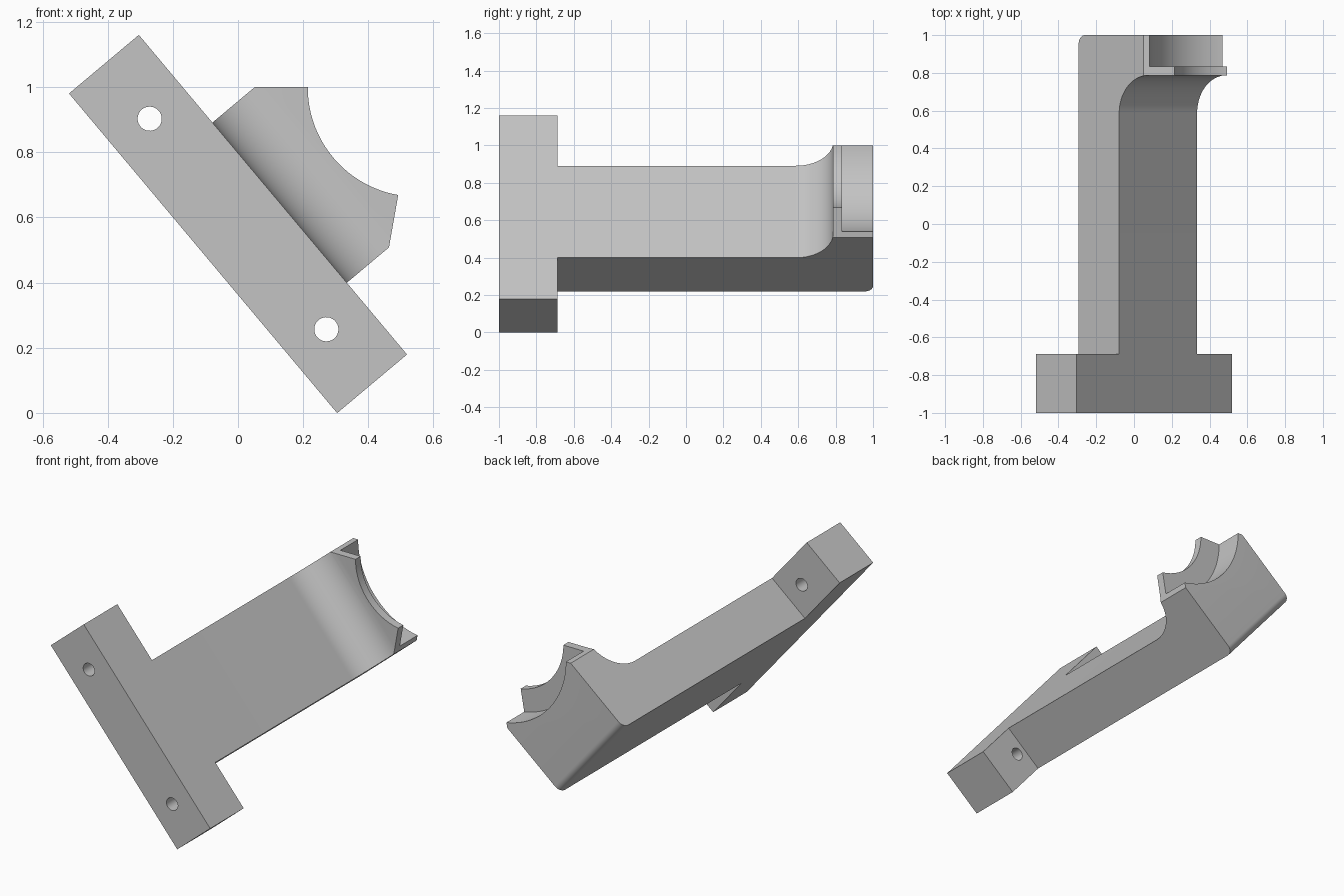
import bpy, bmesh, math
from mathutils import Vector, Matrix

cube = bpy.data.objects.get("Cube")
if cube:
    bpy.data.objects.remove(cube, do_unlink=True)

grey = bpy.data.materials.new("plain_grey")
grey.use_nodes = True
grey.diffuse_color = (0.55, 0.55, 0.55, 1)
grey.node_tree.nodes["Principled BSDF"].inputs["Base Color"].default_value = (0.55, 0.55, 0.55, 1)

# Built lying flat: X across the bracket, Y along it, Z through its thickness
HALF = 0.14                      # half thickness of the plate
MID, STEM_HALF = 0.032, 0.321    # stem centre line and half width
CRADLE_Z = 0.69                  # axis height of the round cradle


def finish(name, bm):
    bmesh.ops.recalc_face_normals(bm, faces=bm.faces)
    mesh = bpy.data.meshes.new(name)
    bm.to_mesh(mesh)
    bm.free()
    mesh.materials.append(grey)
    obj = bpy.data.objects.new(name, mesh)
    bpy.context.collection.objects.link(obj)
    return obj


def box(name, size, centre):
    bm = bmesh.new()
    bmesh.ops.create_cube(bm, size=1, matrix=Matrix.Translation(centre) @ Matrix.Diagonal((*size, 1)))
    return finish(name, bm)


def cylinder(name, radius, x, z, y0, y1, sides):
    bm = bmesh.new()
    place = Matrix.Translation((x, (y0 + y1) / 2, z)) @ Matrix.Rotation(math.pi / 2, 4, 'X')
    bmesh.ops.create_cone(bm, cap_ends=True, segments=sides, radius1=radius, radius2=radius,
                          depth=y1 - y0, matrix=place)
    return finish(name, bm)


def arc(cy, cz, r, start, end, steps):
    angles = [math.radians(start + (end - start) * i / steps) for i in range(steps + 1)]
    return [(cy + r * math.cos(a), cz + r * math.sin(a)) for a in angles]


def combine(target, other, operation):
    mod = target.modifiers.new("combine", 'BOOLEAN')
    mod.operation, mod.solver, mod.object = operation, 'EXACT', other
    bpy.context.view_layer.objects.active = target
    bpy.ops.object.modifier_apply(modifier=mod.name)
    bpy.data.objects.remove(other, do_unlink=True)


# Stem: side profile with a sweeping fillet up to the cradle and a rounded heel
profile = [(-0.9, -HALF)] + arc(0.955, -0.095, 0.045, -90, 0, 8)
profile += [(1.0, 0.5), (0.787, 0.5)] + arc(0.587, HALF + 0.2, 0.2, 0, -90, 20) + [(-0.9, HALF)]
bm = bmesh.new()
side = bm.faces.new([bm.verts.new((MID - STEM_HALF, y, z)) for y, z in profile])
extruded = bmesh.ops.extrude_face_region(bm, geom=[side])["geom"]
bmesh.ops.translate(bm, vec=(2 * STEM_HALF, 0, 0),
                    verts=[v for v in extruded if isinstance(v, bmesh.types.BMVert)])

# Sloping shoulders trimmed on both sides of the cradle
for s in (-1, 1):
    cut = bmesh.ops.bisect_plane(bm, geom=bm.verts[:] + bm.edges[:] + bm.faces[:],
                                 plane_co=(MID + s * STEM_HALF, 0, 0.309),
                                 plane_no=Vector((s * 0.766, 0, 0.643)), clear_outer=True)
    rim = [e for e in cut["geom_cut"] if isinstance(e, bmesh.types.BMEdge)]
    bmesh.ops.holes_fill(bm, edges=rim, sides=0)
stem = finish("stem", bm)

# Cradle: narrow lip in front, wider seat behind
combine(stem, cylinder("lip_cutter", 0.335, MID, CRADLE_Z, 0.5, 1.2, 96), 'DIFFERENCE')
combine(stem, cylinder("seat_cutter", 0.467, MID, CRADLE_Z, 0.835, 1.2, 96), 'DIFFERENCE')

# Crossbar with two bolt holes, merged with the stem
bracket = box("bracket", (1.281, 0.312, 2 * HALF), (0, -0.844, 0))
combine(bracket, stem, 'UNION')
for s in (-1, 1):
    combine(bracket, cylinder("hole_cutter", 0.037, s * 0.422, 0, -1.2, -0.5, 48), 'DIFFERENCE')

# Tilt into place
bracket.data.transform(Matrix.Translation((0, 0, 0.58)) @ Matrix.Rotation(math.radians(50), 4, 'Y'))
bpy.ops.object.select_all(action='DESELECT')
bracket.select_set(True)
bpy.context.view_layer.objects.active = bracket
bpy.ops.object.shade_smooth_by_angle(angle=math.radians(25))
